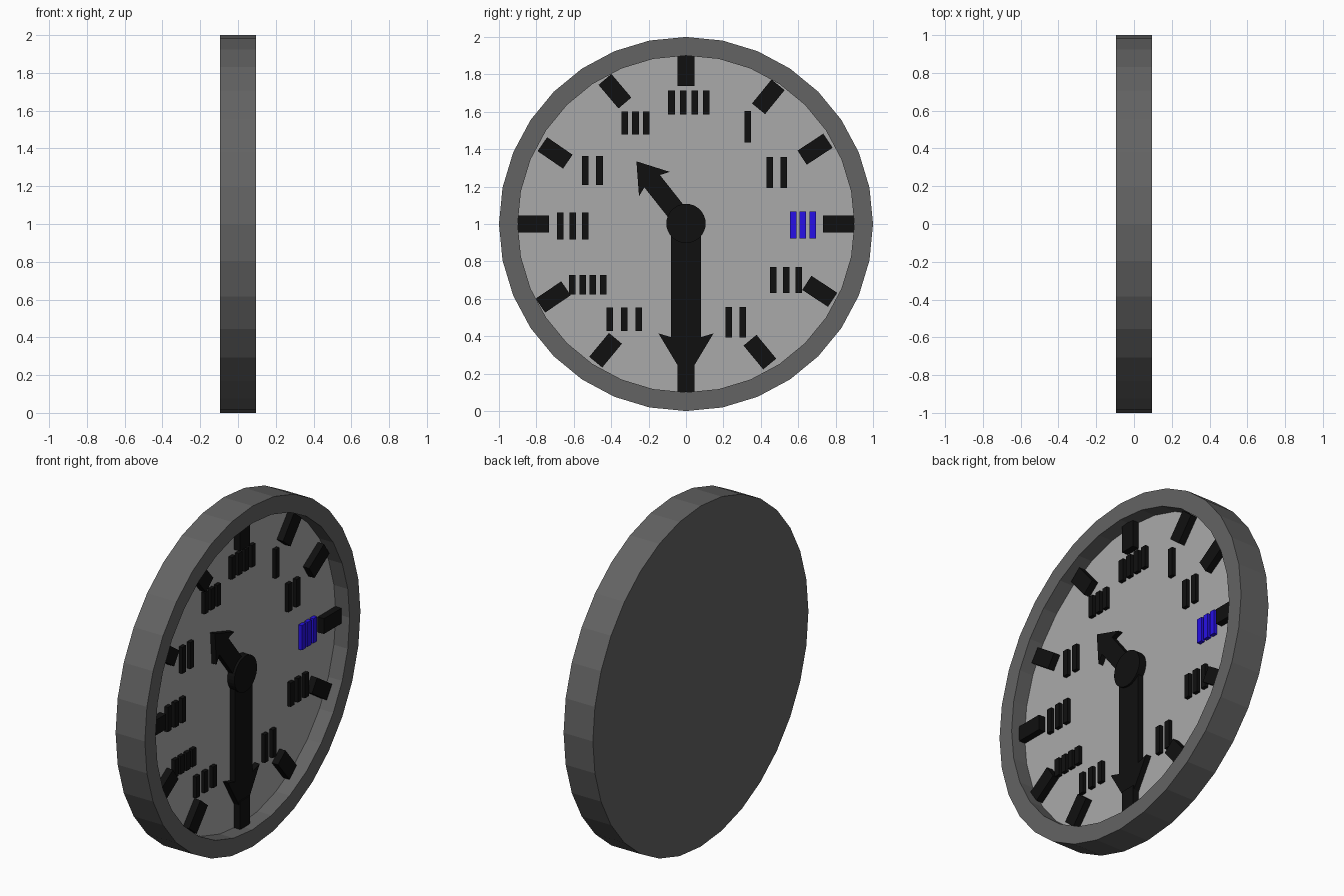
import bpy, bmesh
from math import sin, cos, pi, atan2
from mathutils import Vector

if "Cube" in bpy.data.objects:
    bpy.data.objects.remove(bpy.data.objects["Cube"])

FACE_X = 0.005   # dial surface height along x


def paint(name, rgb):
    m = bpy.data.materials.new(name)
    m.diffuse_color = (*rgb, 1)
    m.use_nodes = True
    m.node_tree.nodes["Principled BSDF"].inputs["Base Color"].default_value = m.diffuse_color
    return m


BLACK = paint("black", (0.005, 0.005, 0.005))
DARK = paint("dark_grey", (0.125, 0.125, 0.125))
PALE = paint("pale_grey", (0.4, 0.4, 0.4))
BLUE = paint("blue", (0.02, 0.005, 0.8))


def finish(name, bm, mat):
    bmesh.ops.recalc_face_normals(bm, faces=bm.faces)
    me = bpy.data.meshes.new(name)
    bm.to_mesh(me)
    bm.free()
    me.materials.append(mat)
    ob = bpy.data.objects.new(name, me)
    bpy.context.collection.objects.link(ob)
    return ob


def add_prism(bm, outline, x0, x1):
    """Extrude a (y, z) outline from x0 to x1."""
    f = bm.faces.new([bm.verts.new((x0, y, z)) for y, z in outline])
    new = bmesh.ops.extrude_face_region(bm, geom=[f])["geom"]
    for v in new:
        if isinstance(v, bmesh.types.BMVert):
            v.co.x = x1


def prism(name, outline, x0, x1, mat):
    bm = bmesh.new()
    add_prism(bm, outline, x0, x1)
    return finish(name, bm, mat)


def circle(r, z=1.0, n=32):
    return [(r * sin(2 * pi * i / n), z + r * cos(2 * pi * i / n)) for i in range(n)]


def box(y, z, w, h, angle=0):
    """Rectangle centred on (y, z), width axis turned by angle."""
    c, s = cos(angle), sin(angle)
    return [(y + a * w / 2 * c - b * h / 2 * s, z + a * w / 2 * s + b * h / 2 * c)
            for a, b in ((-1, -1), (1, -1), (1, 1), (-1, 1))]


def arrow(start, tip, half, head_half, head_len):
    """Arrow outline from start to tip with slightly swept barbs."""
    a, t = Vector(start), Vector(tip)
    d = (t - a).normalized()
    n = Vector((-d.y, d.x))
    base = t - d * head_len
    neck = base + d * 0.02
    return [tuple(p) for p in (a + n * half, neck + n * half, base + n * head_half, t,
                               base - n * head_half, neck - n * half, a - n * half)]


# Case: rim and back turned from one profile (x, radius)
bm = bmesh.new()
rings = []
for x, r in ((-0.095, 1.0), (0.095, 1.0), (0.095, 0.9), (-0.03, 0.9)):
    rings.append([bm.verts.new((x, y, z)) for y, z in circle(r)])
for a, b in zip(rings, rings[1:]):
    for i in range(32):
        j = (i + 1) % 32
        bm.faces.new((a[i], a[j], b[j], b[i]))
bm.faces.new(rings[0])
bm.faces.new(rings[-1])
finish("case", bm, DARK)

# Dial
prism("dial", circle(0.9), -0.03, FACE_X, PALE)

# Hour ticks: centre y, z and direction of the long axis
ticks = [(0, 1.82, 0, 1), (0.44, 1.68, 0.11, 0.135), (0.69, 1.40, 0.16, 0.105),
         (0.815, 1, 1, 0), (0.715, 0.64, 0.16, -0.105), (0.395, 0.315, 0.12, -0.145),
         (0, 0.185, 0, 1), (-0.43, 0.325, 0.12, 0.145), (-0.71, 0.61, 0.155, 0.105),
         (-0.815, 1, 1, 0), (-0.70, 1.38, 0.16, -0.11), (-0.38, 1.71, 0.11, -0.13)]
for i, (y, z, dy, dz) in enumerate(ticks):
    prism(f"hour_tick_{i}", box(y, z, 0.165, 0.09, atan2(dz, dy)), FACE_X, 0.045, BLACK)

# Inner hour marks: plain bars, as y, z, width, height, bar count
marks = [(0.015, 1.65, 0.22, 0.13, 4), (0.33, 1.52, 0.04, 0.17, 1),
         (0.485, 1.275, 0.11, 0.165, 2), (0.625, 0.995, 0.14, 0.145, 3),
         (0.535, 0.70, 0.17, 0.14, 3), (0.265, 0.475, 0.11, 0.165, 2),
         (-0.33, 0.49, 0.19, 0.125, 3), (-0.525, 0.675, 0.20, 0.105, 4),
         (-0.605, 0.99, 0.17, 0.145, 3), (-0.50, 1.285, 0.11, 0.155, 2),
         (-0.27, 1.54, 0.15, 0.125, 3)]
for i, (y, z, w, h, n) in enumerate(marks):
    bm = bmesh.new()
    for k in range(n):
        off = (k / (n - 1) - 0.5) * (w - 0.035) if n > 1 else 0
        add_prism(bm, box(y + off, z, 0.035, h), FACE_X, 0.027)
    finish(f"hour_bars_{i}", bm, BLUE if i == 3 else BLACK)

# Hands and hub
prism("minute_hand", arrow((0, 1), (0, 0.17), 0.08, 0.147, 0.245), FACE_X, 0.038, BLACK)
prism("hour_hand", arrow((0, 1), (-0.265, 1.335), 0.053, 0.105, 0.155), FACE_X, 0.036, BLACK)
prism("hub", circle(0.105, 1.003), FACE_X, 0.05, BLACK)
